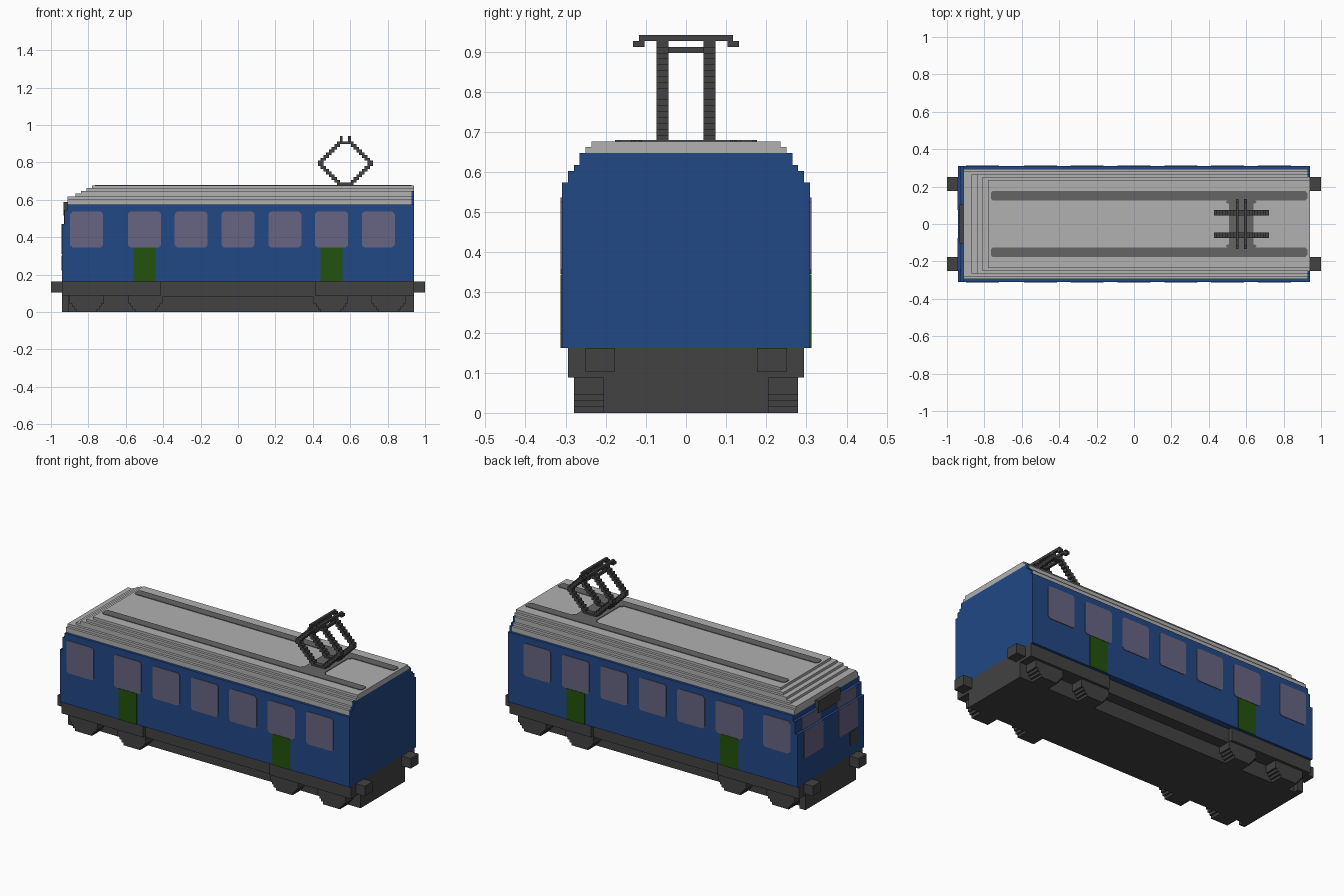
import bpy, bmesh
from mathutils import Vector

cube = bpy.data.objects.get("Cube")
if cube:
    bpy.data.objects.remove(cube, do_unlink=True)

U = 1 / 68      # one block of the stepped grid
T = 0.25        # thickness of painted plates, in blocks


def material(name, rgb):
    lin = [((c / 255 + 0.055) / 1.055) ** 2.4 if c > 10 else c / 255 / 12.92 for c in rgb]
    m = bpy.data.materials.new(name)
    m.use_nodes = True
    m.diffuse_color = (*lin, 1)
    m.node_tree.nodes["Principled BSDF"].inputs["Base Color"].default_value = (*lin, 1)
    return m


BLUE = material("body_blue", (34, 72, 134))
GREY = material("roof_grey", (177, 177, 177))
MID = material("roof_stripe_grey", (101, 101, 101))
DARK = material("chassis_dark_grey", (66, 66, 66))
GLASS = material("window_mauve", (103, 100, 130))
GREEN = material("door_green", (36, 82, 14))


def finish(name, bm, mat):
    bmesh.ops.recalc_face_normals(bm, faces=bm.faces)
    bmesh.ops.scale(bm, vec=(U, U, U), verts=bm.verts)
    mesh = bpy.data.meshes.new(name)
    bm.to_mesh(mesh)
    bm.free()
    mesh.materials.append(mat)
    ob = bpy.data.objects.new(name, mesh)
    bpy.context.collection.objects.link(ob)
    return ob


def boxes(name, items, mat):
    """One object from boxes given as (x0, x1, y0, y1, z0, z1) in blocks."""
    bm = bmesh.new()
    for x0, x1, y0, y1, z0, z1 in items:
        vs = bmesh.ops.create_cube(bm, size=1)["verts"]
        bmesh.ops.scale(bm, vec=(x1 - x0, y1 - y0, z1 - z0), verts=vs)
        bmesh.ops.translate(bm, vec=((x0 + x1) / 2, (y0 + y1) / 2, (z0 + z1) / 2), verts=vs)
    return finish(name, bm, mat)


def plate(name, rect, cut, normal, pos, mat):
    """Thin plate with cut corners; rect is in the plane across the normal axis."""
    a0, a1, b0, b1 = rect
    pts = [(a0 + cut, b0), (a1 - cut, b0), (a1, b0 + cut), (a1, b1 - cut),
           (a1 - cut, b1), (a0 + cut, b1), (a0, b1 - cut), (a0, b0 + cut)]
    place = {"x": lambda a, b: (pos, a, b), "y": lambda a, b: (a, pos, b),
             "z": lambda a, b: (a, b, pos)}[normal[1]]
    axis = Vector([float(normal[1] == c) for c in "xyz"]) * (T if normal[0] == "+" else -T)
    bm = bmesh.new()
    face = bm.faces.new([bm.verts.new(place(a, b)) for a, b in pts])
    ext = bmesh.ops.extrude_face_region(bm, geom=[face], use_keep_orig=True)["geom"]
    bmesh.ops.translate(bm, vec=axis, verts=[v for v in ext if isinstance(v, bmesh.types.BMVert)])
    return finish(name, bm, mat)


# Body shell, stepping back at the cab end
boxes("body", [(-64, 63, -21, 21, 11, 32), (-63, 63, -21, 21, 32, 37),
               (-62, 63, -21, 21, 37, 39)], BLUE)

# Stepped roof: cab-end x, half width, bottom, top
steps = [(-62, 20, 39, 41), (-62, 19, 41, 42), (-59, 18, 42, 43),
         (-57, 18, 43, 44), (-55, 17, 44, 45), (-53, 16, 45, 46)]
boxes("roof", [(x, 63 if z1 <= 44 else 64, -h, h, z0, z1) for x, h, z0, z1 in steps], GREY)

# Flat rear wall following the roof steps
boxes("rear_wall", [(63, 64, -21, 21, 11, 39)] +
      [(63, 64, -h, h, z0, z1) for x, h, z0, z1 in steps if z1 <= 44], BLUE)

# Side windows and doors
windows = [(-61, -49), (-40, -28), (-23, -11), (-6, 6), (11, 23), (28, 40), (45, 57)]
for side, normal, y in (("front", "-y", -21), ("back", "+y", 21)):
    for i, (x0, x1) in enumerate(windows):
        plate(f"{side}_window_{i + 1}", (x0, x1, 23.5, 36.5), 0.8, normal, y, GLASS)
    for i, x in enumerate((-34, 34)):
        plate(f"{side}_door_{i + 1}", (x - 4, x + 4, 11, 23.4), 0.0001, normal, y, GREEN)

# Cab windows, bent over the step in the cab wall, and the sign above them
for side, s in (("left", 1), ("right", -1)):
    y0, y1 = sorted((5 * s, 17 * s))
    plate(f"cab_window_lower_{side}", (y0, y1, 21, 32), 0.5, "-x", -64, GLASS)
    plate(f"cab_window_upper_{side}", (y0, y1, 32, 37), 0.5, "-x", -63, GLASS)
plate("cab_panel", (-17, -12, 15, 20.5), 0.5, "-x", -64, DARK)
boxes("cab_sign", [(-63.5, -61, -7, 7, 35, 40)], DARK)

# Painted roof stripes and the pad beneath the current collector
for side, s in (("back", 1), ("front", -1)):
    y0, y1 = sorted((8.5 * s, 12 * s))
    plate(f"roof_stripe_{side}", (-52, 63, y0, y1), 0.7, "+z", 46, MID)
    y0, y1 = sorted((7.5 * s, 8.5 * s))
    plate(f"roof_pad_flare_{side}", (33.5, 44.5, y0, y1), 0.4, "+z", 46, MID)
plate("roof_pad", (34.5, 43.5, -7.5, 7.5), 0.0001, "+z", 46, MID)

# Chassis: bogie frames, recessed centre and belly
boxes("chassis", [(-64, -28, -20, 20, 6, 11), (28, 64, -20, 20, 6, 11),
                  (-28, 28, -18.5, 18.5, 5.5, 11), (-64, 64, -14, 14, 0, 6)], DARK)
boxes("cab_plow", [(-64, -61.5, -16, 16, 0, 6)], DARK)

# Stepped wheels
for i, x in enumerate((-55, -33.7, 33.7, 54.7)):
    for side, y0, y1 in (("front", -19, -14), ("back", 14, 19)):
        profile = [(3.7, 0, 1), (4.6, 1, 2), (5.4, 2, 3), (6.2, 3, 6)]
        boxes(f"wheel_{side}_{i + 1}",
              [(x - h, x + h, y0, y1, z0, z1) for h, z0, z1 in profile], DARK)

# Buffers at both ends
for end, x0, x1 in (("cab", -68, -64), ("rear", 64, 68)):
    for side, y0, y1 in (("front", -17, -12), ("back", 12, 17)):
        boxes(f"buffer_{end}_{side}", [(x0, x1, y0, y1, 7, 11)], DARK)

# Current collector: two stepped diamond frames
C = 39
for side, y0, y1 in (("front", -5, -3), ("back", 3, 5)):
    arm = [(C - 3, C + 3, y0, y1, z, z + 1) for z in (46, 61)]
    for z in range(47, 61):
        h = min(10, z - 43, 64 - z)
        arm += [(C - h, C - h + 2, y0, y1, z, z + 1), (C + h - 2, C + h, y0, y1, z, z + 1)]
    arm += [(x, x + 1, y0, y1, 62, 63) for x in (C - 2, C + 1)]
    boxes(f"collector_frame_{side}", arm, DARK)

# Contact bars with dropped tips, and cross ties
for i, x in enumerate((C - 2, C + 1)):
    boxes(f"contact_bar_{i + 1}", [(x, x + 1, -8, 8, 63, 64), (x, x + 1, -9, -7, 62, 63),
                                   (x, x + 1, 7, 9, 62, 63)], DARK)
    boxes(f"cross_tie_{i + 1}", [(x, x + 1, -3, 3, 61, 62)], DARK)
